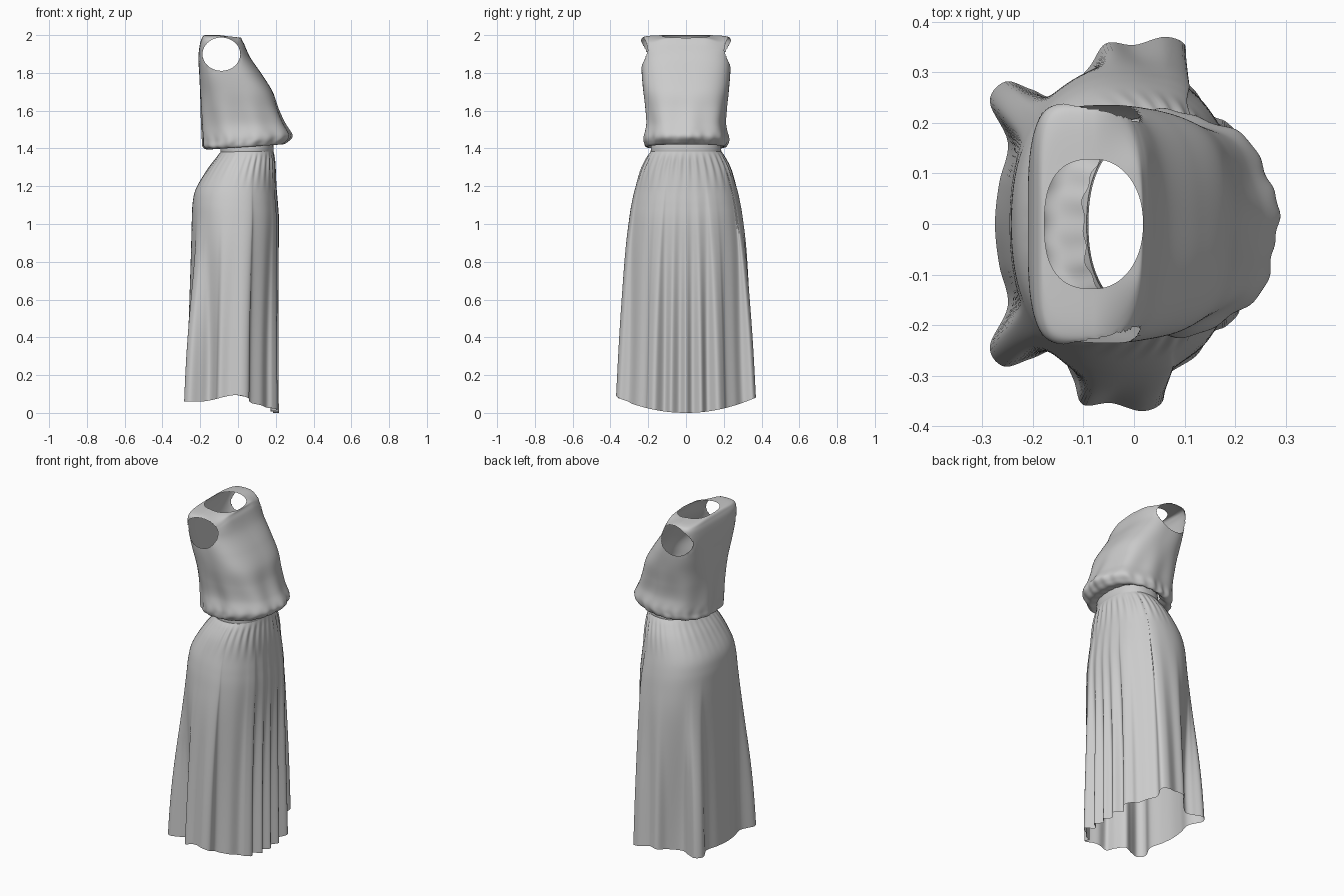
import bpy, bmesh, math

cube = bpy.data.objects.get("Cube")
if cube:
    bpy.data.objects.remove(cube)

cloth = bpy.data.materials.new("grey cloth")
cloth.use_nodes = True
GREY = (0.6, 0.6, 0.6, 1)
cloth.diffuse_color = GREY
cloth.node_tree.nodes["Principled BSDF"].inputs["Base Color"].default_value = GREY


def spline(points, steps, cyclic=False):
    """Smooth curve of tuples through the given points."""
    n = len(points)
    pick = (lambda i: points[i % n]) if cyclic else (lambda i: points[max(0, min(n - 1, i))])
    out = []
    for i in range(n if cyclic else n - 1):
        quad = [pick(i + k) for k in (-1, 0, 1, 2)]
        for s in range(steps):
            t = s / steps
            out.append(tuple(
                b + t * ((c - a) + t * ((2 * a - 5 * b + 4 * c - d) + t * (3 * (b - c) + d - a))) / 2
                for a, b, c, d in zip(*quad)))
    if not cyclic:
        out.append(points[-1])
    return out


def oval(angle, back, front, half, power):
    """Point on a rounded-box outline."""
    c, s = math.cos(angle), math.sin(angle)
    r = (abs(c) ** power + abs(s) ** power) ** (-1 / power)
    return (front + back) / 2 + c * r * (front - back) / 2, s * r * half


def ramp(v, lo, hi):
    t = max(0, min(1, (v - lo) / (hi - lo)))
    return t * t * (3 - 2 * t)


def loft(name, rings):
    """Open tube through rings of equal length; returns its bmesh and a finisher."""
    bm = bmesh.new()
    rows = [[bm.verts.new(p) for p in ring] for ring in rings]
    n = len(rows[0])
    for low, high in zip(rows, rows[1:]):
        for j in range(n):
            k = (j + 1) % n
            bm.faces.new((low[j], low[k], high[k], high[j]))

    def finish():
        mesh = bpy.data.meshes.new(name)
        bm.to_mesh(mesh)
        bm.free()
        mesh.materials.append(cloth)
        mesh.shade_smooth()
        obj = bpy.data.objects.new(name, mesh)
        bpy.context.collection.objects.link(obj)
        return obj
    return bm, finish


# Skirt: folded hem outline blended into a plain oval at the waist
half_hem = [(.212, 0), (.182, .035), (.212, .08), (.17, .115), (.205, .165), (.18, .2),
            (.15, .215), (.12, .26), (.085, .3), (.1, .35), (.06, .368), (0, .352),
            (-.055, .355), (-.09, .305), (-.15, .25), (-.2, .265), (-.25, .28), (-.28, .24),
            (-.245, .16), (-.262, .08), (-.27, 0)]
right_hem = [(x - .045 * ramp(y, .27, .33), -y) for x, y in half_hem[-2:0:-1]]
hem = spline(half_hem + right_hem, 7, True)
HEM_MID, HEM_HALF, HEM_WIDE = -.035, .245, .37

# height, back, front, half width
skirt_profile = [(0, -.285, .214, .372), (.4, -.27, .212, .352), (.8, -.252, .214, .325),
                 (1, -.245, .217, .302), (1.1, -.24, .212, .286), (1.18, -.222, .205, .268),
                 (1.28, -.165, .198, .24), (1.35, -.115, .193, .208), (1.385, -.09, .188, .186)]
rings = []
for z, back, front, half in spline(skirt_profile, 7):
    mid, deep = (front + back) / 2, (front - back) / 2
    ring = []
    for hx, hy in hem:
        u, v = (hx - HEM_MID) / HEM_HALF, hy / HEM_WIDE
        angle = math.atan2(v, u)
        ox, oy = oval(angle, back, front, half, 2.3)
        # Folds run higher at the front than over the hips
        reach = 1.1 + .28 * ramp(u, -.2, .5)
        w = 1 - ramp(z, 0, reach) ** 1.3
        gather = .003 * math.sin(34 * angle) * ramp(z, 1.15, 1.32) * (1 - ramp(z, 1.33, 1.39))
        gather *= .35 + .65 * ramp(u, -.3, .4)
        x = ox + (mid + u * deep - ox) * w + gather * math.cos(angle)
        y = oy + (v * half - oy) * w + gather * math.sin(angle)
        # Hem is lowest at the front centre and lifts at the sides
        edge = .6 * hy * hy
        edge += (.06 + .035 * ramp(hx, -.2, 0) - edge) * (1 - ramp(hx, -.02, .08))
        ring.append((x, y, z + edge * (1 - z / 1.385)))
    rings.append(ring)
loft("skirt", rings)[1]()

# Waistband: short tilted belt
turns = [math.tau * j / 168 for j in range(168)]
rings = []
for z, grow in ((1.38, 0), (1.387, .002), (1.41, 0), (1.435, -.002)):
    ring = []
    for a in turns:
        x, y = oval(a, -.092 - grow, .187 + grow, .185 + grow, 2.3)
        ring.append((x, y, z + .05 * (x - .1)))
    rings.append(ring)
loft("waistband", rings)[1]()

# Bodice: bloused top closing over the shoulders to the neckline
# height, back, front, half width, squareness of back and of chest
bodice_profile = [(1.43, -.1, .18, .185, 2.3, 2.3), (1.412, -.15, .23, .205, 2.3, 2.3),
                  (1.425, -.183, .262, .218, 2.4, 2.3), (1.46, -.188, .283, .222, 2.4, 2.3),
                  (1.53, -.193, .247, .208, 2.5, 2.6), (1.61, -.197, .213, .214, 2.6, 2.8),
                  (1.7, -.201, .183, .226, 2.8, 2.8), (1.79, -.205, .128, .234, 3.4, 2.7),
                  (1.88, -.21, .066, .237, 4, 2.8), (1.95, -.202, .034, .24, 5, 3),
                  (1.982, -.192, .022, .235, 5, 3), (1.995, -.185, .019, .205, 4, 2.6),
                  (2, -.177, .018, .128, 2.6, 2.1)]
rings = []
for z, back, front, half, back_power, chest_power in spline(bodice_profile, 8):
    ring = []
    for a in turns:
        x, y = oval(a, back, front, half, back_power if math.cos(a) < 0 else chest_power)
        # Drape: soft folds above the waist, bunching at the blouse
        drape = .005 * math.sin(9 * a + .6) * ramp(z, 1.41, 1.45) * (1 - ramp(z, 1.5, 1.75))
        drape += .003 * math.sin(22 * a + math.sin(3 * a)) * (1 - ramp(z, 1.43, 1.5))
        x += drape * math.cos(a)
        y += drape * math.sin(a)
        tilt = .07 * (x - .1) * (1 - ramp(z, 1.41, 1.6))
        # Shoulders fall away from their crest towards the chest
        dip = .12 * max(0, x + .1) * ramp(z, 1.95, 2)
        dip += .025 * ramp(x, -.08, .03) * ramp(abs(y), .1, .22) * ramp(z, 1.9, 1.98)
        ring.append((x, y, z + tilt - dip))
    rings.append(ring)
bm, finish = loft("bodice", rings)

# Armholes: open an ellipse on each side and pull its rim smooth
AX, AZ, RX, RZ = -.088, 1.899, .1, .088


def reach_of(p):
    return math.hypot((p.x - AX) / RX, (p.z - AZ) / RZ)


hole = [f for f in bm.faces
        if abs(f.calc_center_median().y) > .14 and reach_of(f.calc_center_median()) < 1]
rim = {v for f in hole for v in f.verts}
bmesh.ops.delete(bm, geom=hole, context='FACES')
for v in rim:
    if v.is_valid:
        r = reach_of(v.co)
        v.co.x = AX + (v.co.x - AX) / r
        v.co.z = AZ + (v.co.z - AZ) / r
finish()
